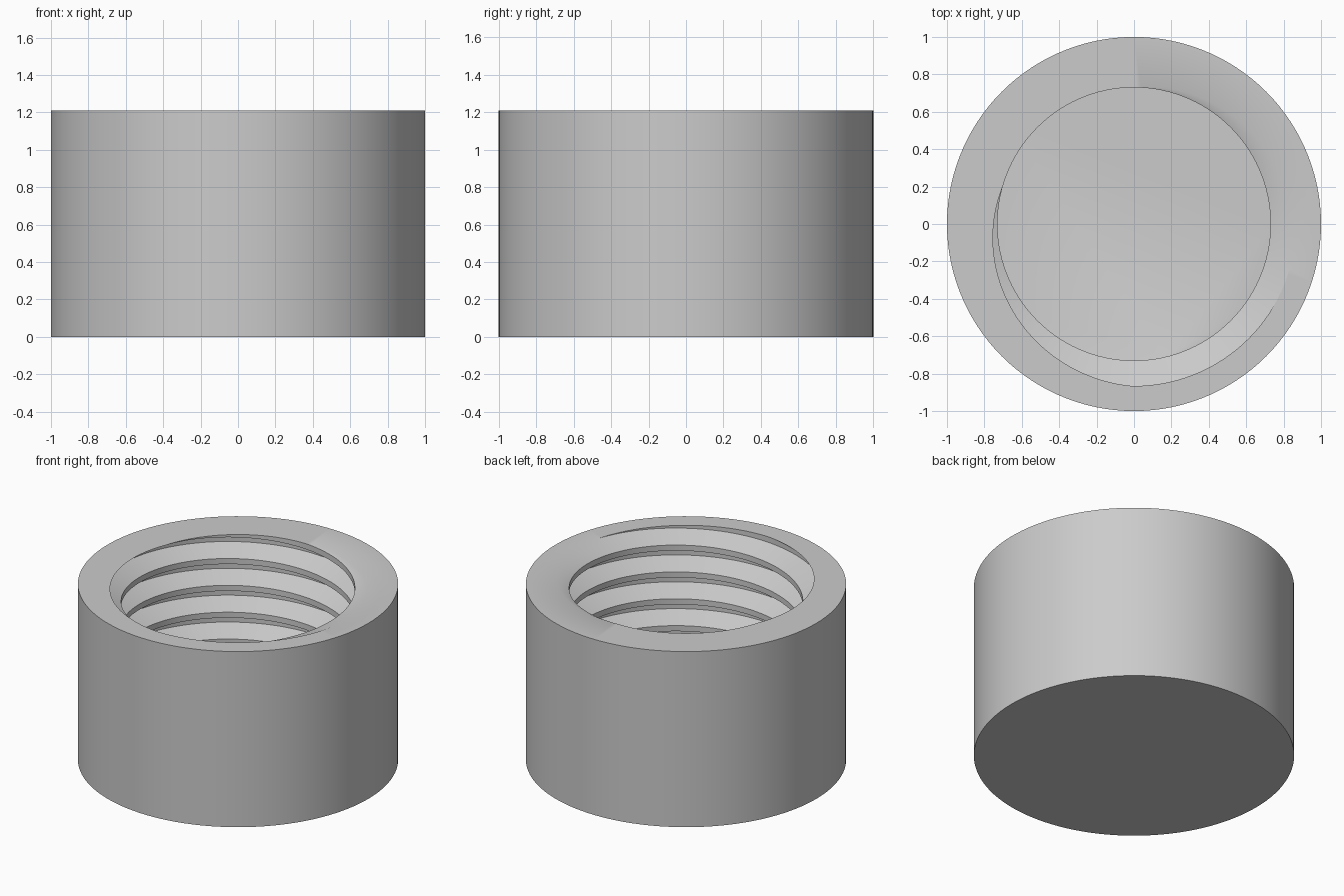
import bpy, bmesh, math

cube = bpy.data.objects.get("Cube")
if cube:
    bpy.data.objects.remove(cube, do_unlink=True)

HEIGHT, FLOOR, OUTER = 1.21, 0.2, 1.0
MINOR, MAJOR, PITCH = 0.73, 0.866, 0.185
SIDES = 120
FLAT, SLOPE = PITCH * 75 / 360, PITCH * 105 / 360
# One thread, going up: crest, upper slope, root, underside
PROFILE = [(MINOR, 0), (MINOR, FLAT), (MAJOR, FLAT + SLOPE), (MAJOR, 2 * FLAT + SLOPE)]
START = HEIGHT - PITCH * (164 / 360 + 8)
TURNS = 10


def ring(bm, radius, z):
    """Closed loop of edges at a given height."""
    verts = [bm.verts.new((radius * math.cos(math.tau * i / SIDES),
                           radius * math.sin(math.tau * i / SIDES), z)) for i in range(SIDES)]
    return verts, [bm.edges.new((verts[i - 1], verts[i])) for i in range(SIDES)]


def cut_loop(bm, z, up):
    """Trim the bore at a plane and return its open edge loop."""
    bmesh.ops.bisect_plane(bm, geom=bm.verts[:] + bm.edges[:] + bm.faces[:], dist=1e-6,
                           plane_co=(0, 0, z), plane_no=(0, 0, up), clear_outer=True)
    return [e for e in bm.edges if e.is_boundary and all(abs(v.co.z - z) < 1e-4 for v in e.verts)]


bm = bmesh.new()

# Helical threaded bore, each column climbing by one step
columns = []
for j in range(SIDES):
    a = math.tau * j / SIDES
    columns.append([bm.verts.new((r * math.cos(a), r * math.sin(a),
                                  START + PITCH * (t + j / SIDES) + z))
                    for t in range(TURNS) for r, z in PROFILE])
step = len(PROFILE)
for j in range(SIDES):
    last = j == SIDES - 1
    here, there = columns[j], columns[(j + 1) % SIDES]
    shift = step if last else 0
    for i in range(len(here) - 1 - shift):
        bm.faces.new((here[i], there[i + shift], there[i + 1 + shift], here[i + 1]))

floor_edges = cut_loop(bm, FLOOR, -1)
rim_edges = cut_loop(bm, HEIGHT, 1)
floor_edges = [e for e in bm.edges if e.is_boundary and all(abs(v.co.z - FLOOR) < 1e-4 for v in e.verts)]

# Bore floor, flat rim, outer wall and base
bmesh.ops.triangle_fill(bm, use_beauty=True, edges=floor_edges, normal=(0, 0, 1))
top, top_edges = ring(bm, OUTER, HEIGHT)
bmesh.ops.triangle_fill(bm, use_beauty=True, edges=rim_edges + top_edges, normal=(0, 0, 1))
base, base_edges = ring(bm, OUTER, 0)
for i in range(SIDES):
    bm.faces.new((base[i - 1], base[i], top[i], top[i - 1]))
bm.faces.new(base[::-1])
bmesh.ops.recalc_face_normals(bm, faces=bm.faces)

mesh = bpy.data.meshes.new("threaded_cap")
bm.to_mesh(mesh)
bm.free()
cap = bpy.data.objects.new("threaded_cap", mesh)
bpy.context.collection.objects.link(cap)

# Plain grey
grey = bpy.data.materials.new("light_grey")
grey.use_nodes = True
color = (0.6, 0.6, 0.6, 1)
grey.diffuse_color = color
grey.node_tree.nodes["Principled BSDF"].inputs["Base Color"].default_value = color
mesh.materials.append(grey)

bpy.ops.object.select_all(action="DESELECT")
cap.select_set(True)
bpy.context.view_layer.objects.active = cap
bpy.ops.object.shade_smooth_by_angle(angle=math.radians(30))
